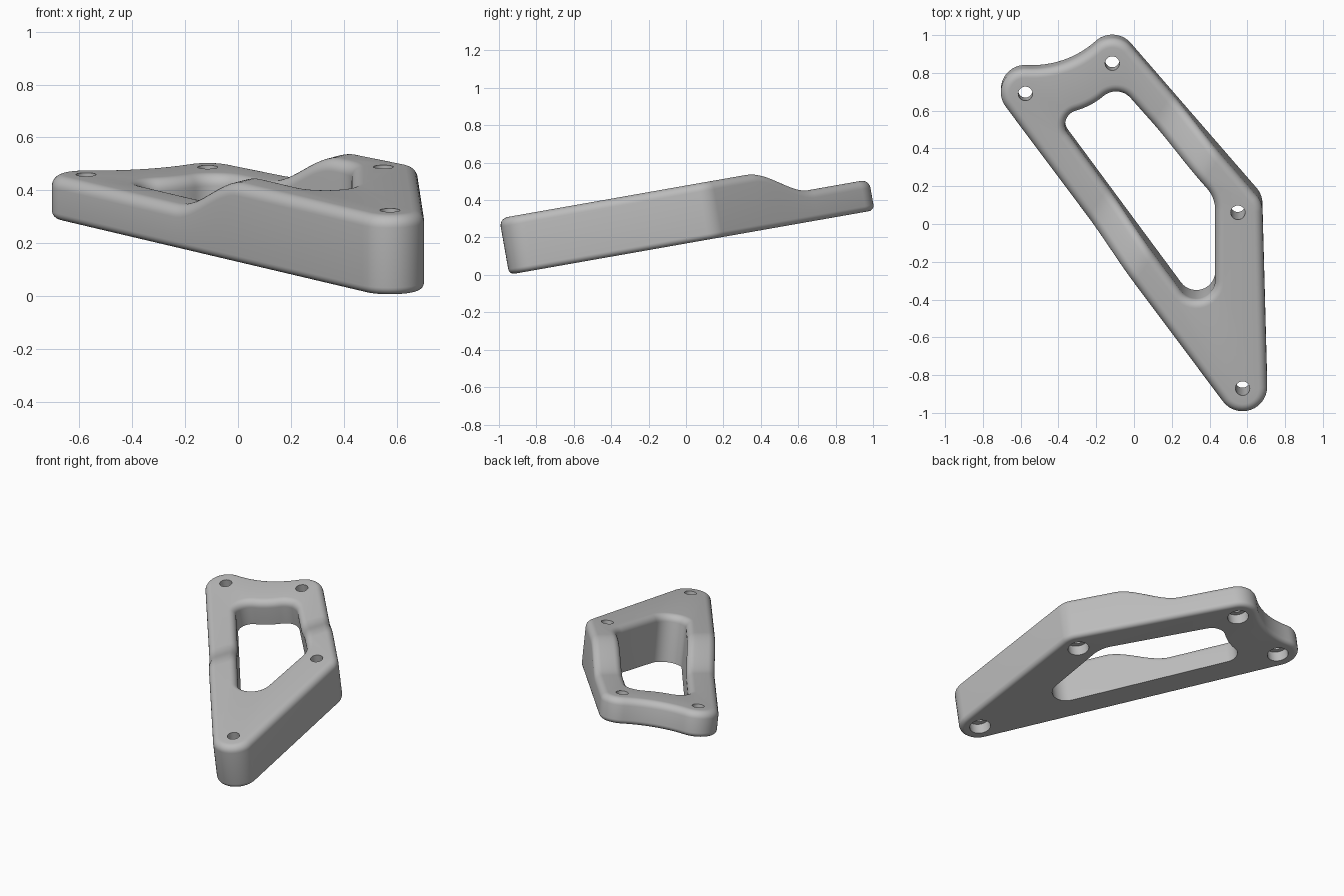
import bpy, bmesh
from math import atan2, cos, sin, sqrt, pi, radians
from mathutils import Vector, Matrix

cube = bpy.data.objects.get("Cube")
if cube:
    bpy.data.objects.remove(cube, do_unlink=True)

HEIGHT, DROP = 0.305, 0.138
TOP_R, BASE_R = 0.045, 0.03
STEP_START, STEP_END = -0.15, 0.24
STEP_DIR = Vector((-0.83, 0.557, 0)).normalized()


def unit(a):
    return Vector((cos(a), sin(a)))


def outline(circles, bridge=None, bridge_r=0.5, steps=14):
    """Wrap a band around circles (counter-clockwise); one side may curve inward.
    Returns (point, outward normal) pairs."""
    n = len(circles)
    sides = []
    for i in range(n):
        (x, y, r), (x2, y2, r2) = circles[i], circles[(i + 1) % n]
        c, c2 = Vector((x, y)), Vector((x2, y2))
        dist = (c2 - c).length
        d = (c2 - c) / dist
        right = Vector((d.y, -d.x))
        if i == bridge:
            a, b = bridge_r + r, bridge_r + r2
            along = (a * a - b * b + dist * dist) / (2 * dist)
            e = c + d * along + right * sqrt(a * a - along * along)
            sides.append(((e - c) / a, (e - c2) / b, e))
        else:
            k = (r - r2) / dist
            m = d * k + right * sqrt(1 - k * k)
            sides.append((m, m, None))
    pts = []
    for i, (x, y, r) in enumerate(circles):
        start, (end, far, e) = sides[i - 1][1], sides[i]
        a0 = atan2(start.y, start.x)
        sweep = (atan2(end.y, end.x) - a0) % (2 * pi)
        for s in range(steps + 1):
            m = unit(a0 + sweep * s / steps)
            pts.append((Vector((x, y)) + m * r, m))
        if e is not None:
            a0 = atan2(end.y, end.x)
            sweep = (atan2(far.y, far.x) - a0 + pi) % (2 * pi) - pi
            for s in range(1, 16):
                m = unit(a0 + sweep * s / 16)
                pts.append((e - m * bridge_r, m))
    return pts


def ring(x, y, r, count=28):
    normals = [unit(2 * pi * i / count) for i in range(count)]
    return [(Vector((x, y)) + m * r, m) for m in normals]


def wall(bm, pts, rows):
    """Sweep (offset, height) rows round an outline; return bottom and top edges."""
    loops = [[bm.verts.new((*(p + m * off), z)) for p, m in pts] for off, z in rows]
    n = len(pts)
    for lo, hi in zip(loops, loops[1:]):
        for i in range(n):
            j = (i + 1) % n
            bm.faces.new((lo[i], lo[j], hi[j], hi[i]))
    return [[bm.edges.get((lp[i], lp[(i + 1) % n])) for i in range(n)]
            for lp in (loops[0], loops[-1])]


def rounding(r, z_edge, sign):
    """Quarter round from the wall (offset 0) onto the flat face at z_edge."""
    arc = [pi / 2 * i / 7 for i in range(8)]
    return [(r * (cos(a) - 1), z_edge + sign * r * (1 - sin(a))) for a in arc]


# Mount hole centres: front tip, left side, rear left, rear right
mounts = [(0.575, -0.83), (0.55, 0.115), (-0.115, 0.893), (-0.575, 0.73)]
body = outline([(x, y, 0.13) for x, y in mounts], bridge=2, bridge_r=0.5)
pocket = outline([(0.33, -0.255, 0.1), (0.25, 0.12, 0.18),
                  (-0.095, 0.635, 0.1), (-0.285, 0.555, 0.08)], bridge=2, bridge_r=0.4)

bm = bmesh.new()
top_round = rounding(TOP_R, HEIGHT, -1)
base_round = rounding(BASE_R, 0, 1)[::-1]
caps = [wall(bm, body, base_round + top_round)]

# Window through the plate, rounded at the top rim
caps.append(wall(bm, pocket, [(0, 0)] + [(-o, z) for o, z in top_round]))

# Screw holes with a wider recess underneath
for x, y in mounts:
    caps.append(wall(bm, ring(x, y, 0.038), [(0.028, 0), (0.028, 0.07), (0, 0.07), (0, HEIGHT)]))

# Flat top and underside
for level in (0, 1):
    edges = [e for cap in caps for e in cap[level]]
    bmesh.ops.triangle_fill(bm, edges=edges, use_beauty=True, normal=(0, 0, 1))

# Smooth step down to the thinner rear: slice across, then lower the upper part
cuts = 18
for i in range(cuts + 1):
    t = STEP_START + (STEP_END - STEP_START) * i / cuts
    bmesh.ops.bisect_plane(bm, geom=bm.verts[:] + bm.edges[:] + bm.faces[:],
                           plane_co=STEP_DIR * t, plane_no=STEP_DIR)
for v in bm.verts:
    if v.co.z > 0.1:
        f = (v.co.dot(STEP_DIR) - STEP_START) / (STEP_END - STEP_START)
        f = min(max(f, 0), 1)
        v.co.z -= DROP * f * f * (3 - 2 * f)
bmesh.ops.recalc_face_normals(bm, faces=bm.faces[:])

# Tilt the plate so the front tip sits on the ground
bm.transform(Matrix.Translation((0, 0, 0.168)) @ Matrix.Rotation(radians(10), 4, 'X'))

mesh = bpy.data.meshes.new("bracket_plate")
bm.to_mesh(mesh)
bm.free()
plate = bpy.data.objects.new("bracket_plate", mesh)
bpy.context.collection.objects.link(plate)

grey = bpy.data.materials.new("plain_grey")
grey.use_nodes = True
colour = (0.5, 0.5, 0.5, 1)
grey.diffuse_color = colour
grey.node_tree.nodes["Principled BSDF"].inputs["Base Color"].default_value = colour
mesh.materials.append(grey)

bpy.ops.object.select_all(action='DESELECT')
plate.select_set(True)
bpy.context.view_layer.objects.active = plate
bpy.ops.object.shade_smooth_by_angle(angle=radians(35))
